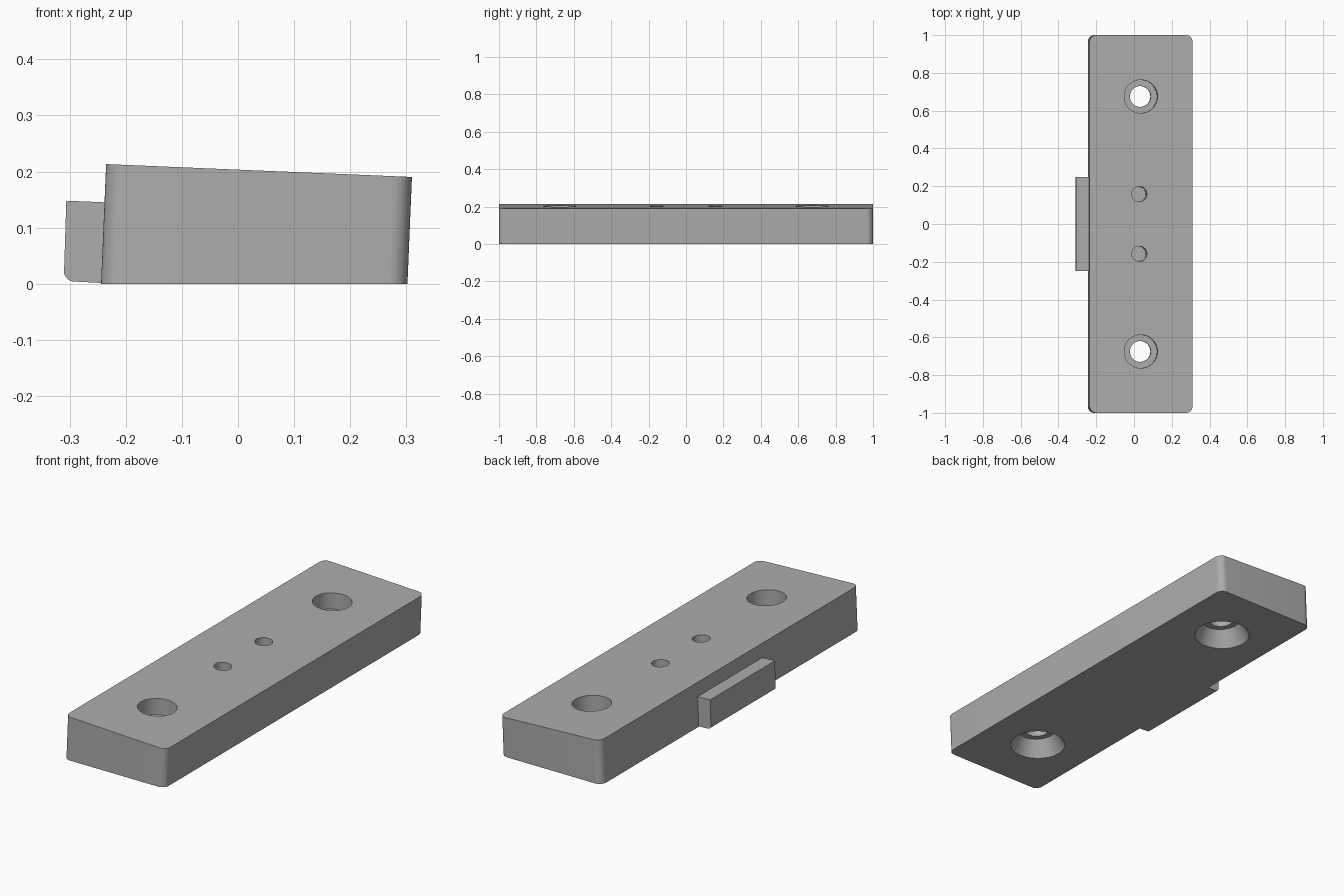
import bpy, bmesh, math
from mathutils import Matrix, Vector

if "Cube" in bpy.data.objects:
    bpy.data.objects.remove(bpy.data.objects["Cube"])

TILT = 0.042  # lean of the walls, holes and top, in radians

grey = bpy.data.materials.new("plain grey")
grey.use_nodes = True
colour = (0.42, 0.42, 0.42, 1)
grey.diffuse_color = colour
grey.node_tree.nodes["Principled BSDF"].inputs["Base Color"].default_value = colour


def make_object(name, bm):
    bmesh.ops.recalc_face_normals(bm, faces=bm.faces)
    mesh = bpy.data.meshes.new(name)
    bm.to_mesh(mesh)
    bm.free()
    mesh.materials.append(grey)
    obj = bpy.data.objects.new(name, mesh)
    bpy.context.collection.objects.link(obj)
    return obj


def bridge(bm, lower, upper):
    n = len(lower)
    for i in range(n):
        j = (i + 1) % n
        bm.faces.new((lower[i], lower[j], upper[j], upper[i]))


def rounded_rectangle(x0, x1, y0, y1, r, steps=10):
    corners = [(x1 - r, y1 - r), (x0 + r, y1 - r), (x0 + r, y0 + r), (x1 - r, y0 + r)]
    return [(cx + r * math.cos(a), cy + r * math.sin(a))
            for q, (cx, cy) in enumerate(corners)
            for a in [math.pi / 2 * (q + s / steps) for s in range(steps + 1)]]


def turned_cutter(name, profile, x, y):
    """Closed solid of revolution from (radius, height) pairs, leaning with the block."""
    bm = bmesh.new()
    place = Matrix.Translation((x, y, 0)) @ Matrix.Rotation(TILT, 4, 'Y')
    rings = []
    for r, z in profile:
        angles = [math.tau * i / 64 for i in range(64)]
        rings.append([bm.verts.new(place @ Vector((r * math.cos(a), r * math.sin(a), z)))
                      for a in angles])
    for lower, upper in zip(rings, rings[1:]):
        bridge(bm, lower, upper)
    bm.faces.new(rings[0])
    bm.faces.new(rings[-1])
    cutter = make_object(name, bm)
    cutter.hide_render = True
    return cutter


# Main block: flat base, leaning walls, sloping top
bm = bmesh.new()
outline = rounded_rectangle(-0.244, 0.302, -1, 1, 0.035)
base = [bm.verts.new((x, y, 0)) for x, y in outline]
top = []
for x, y in outline:
    z = 0.203 - TILT * x
    top.append(bm.verts.new((x + TILT * z, y, z)))
bridge(bm, base, top)
bm.faces.new(base)
bm.faces.new(top)
block = make_object("block", bm)

# Screw holes (countersunk below, counterbored above) and blind pin holes
screw = [(0.139, -0.02), (0.086, 0.075), (0.055, 0.075),
         (0.055, 0.122), (0.088, 0.122), (0.088, 0.3)]
pin = [(0.04, 0.05), (0.04, 0.3)]
cutters = []
for side in (-1, 1):
    cutters.append(turned_cutter("screw_hole_cutter", screw, 0.028, side * 0.675))
    cutters.append(turned_cutter("pin_hole_cutter", pin, 0.02, side * 0.158))
bpy.context.view_layer.objects.active = block
for cutter in cutters:
    mod = block.modifiers.new("hole", 'BOOLEAN')
    mod.operation = 'DIFFERENCE'
    mod.solver = 'EXACT'
    mod.object = cutter
    bpy.ops.object.modifier_apply(modifier=mod.name)
    bpy.data.objects.remove(cutter)

# Side tab with a rounded lower outer edge
r = 0.018
profile = [(-0.235, 0.001), (-0.235, 0.145), (-0.306, 0.148)]
for i in range(9):
    a = math.pi + math.pi / 2 * i / 8
    profile.append((-0.292 + r * math.cos(a), 0.022 + r * math.sin(a)))
bm = bmesh.new()
ends = [[bm.verts.new((x, y, z)) for x, z in profile] for y in (-0.25, 0.25)]
bridge(bm, *ends)
for end in ends:
    bm.faces.new(end)
tab = make_object("side_tab", bm)

# Smooth curves, sharp edges
for obj in (block, tab):
    bpy.ops.object.select_all(action='DESELECT')
    obj.select_set(True)
    bpy.context.view_layer.objects.active = obj
    bpy.ops.object.shade_smooth_by_angle(angle=math.radians(30))
